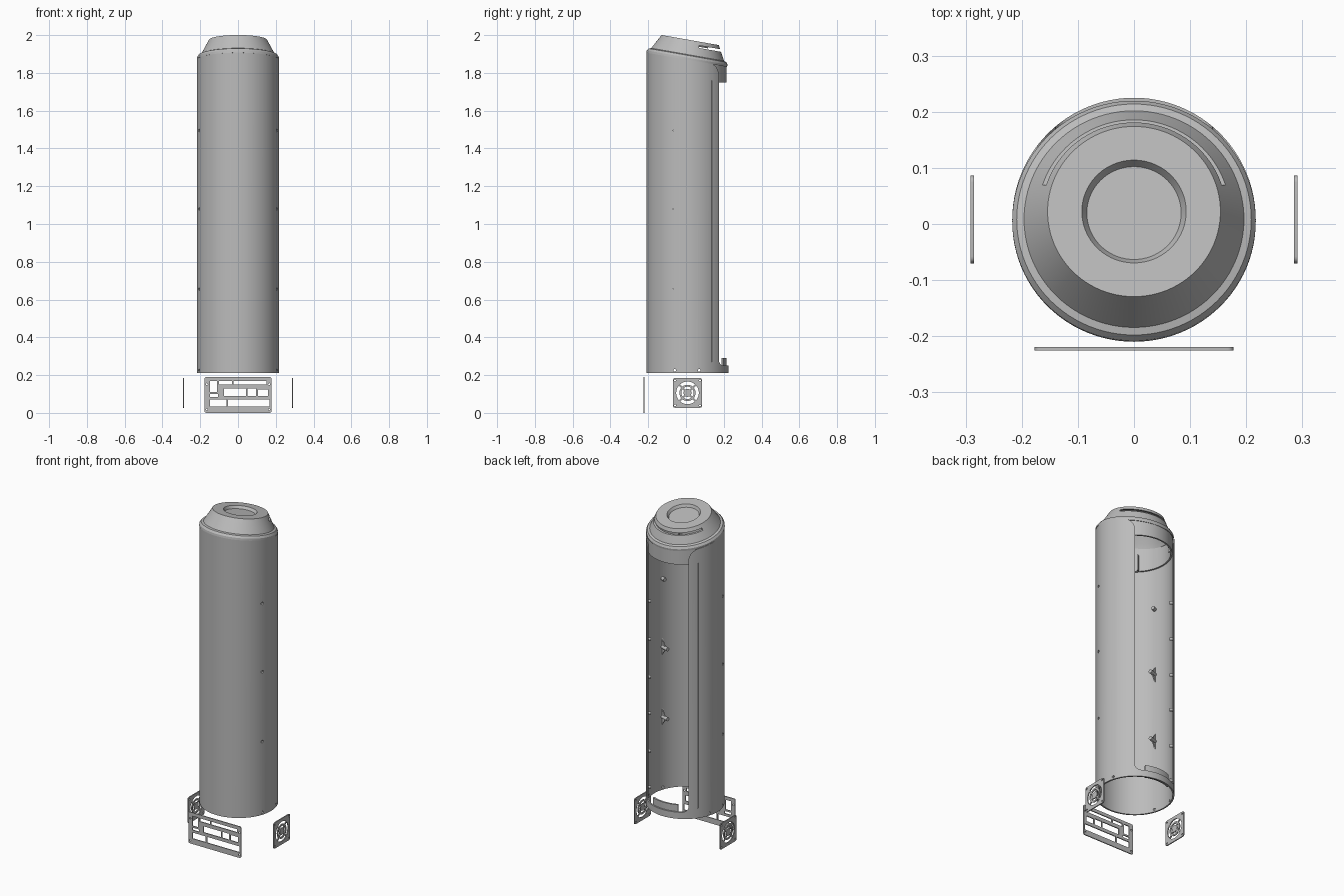
import bpy, bmesh
from math import sin, cos, pi, radians
from mathutils import Matrix, Vector

if "Cube" in bpy.data.objects:
    bpy.data.objects.remove(bpy.data.objects["Cube"], do_unlink=True)

mat = bpy.data.materials.new("plain grey")
mat.use_nodes = True
GREY = (0.5, 0.5, 0.5, 1)
mat.diffuse_color = GREY
mat.node_tree.nodes["Principled BSDF"].inputs["Base Color"].default_value = GREY

CY = 0.008                 # y of the tower axis
TILT = radians(10)         # lean of the top cap
SLOPE = 0.176
R, R_IN = 0.217, 0.208     # body wall
AXIS = Matrix.Translation((0, CY, 0))


def lathe(bm, profile, a0=-pi, a1=pi, steps=96):
    """Spin a closed (radius, z) outline; angle 0 points to the back."""
    full = a1 - a0 > 6.28
    rings = []
    for i in range(steps if full else steps + 1):
        a = a0 + (a1 - a0) * i / steps
        rings.append([bm.verts.new((r * sin(a), r * cos(a), z)) for r, z in profile])
    n = len(profile)
    for i in range(steps):
        p, q = rings[i], rings[(i + 1) % len(rings)]
        for j in range(n):
            k = (j + 1) % n
            if profile[j][0] or profile[k][0]:
                bm.faces.new((p[j], p[k], q[k], q[j]))
    if not full:
        bm.faces.new(rings[0])
        bm.faces.new(rings[-1][::-1])


def ring(bm, r0, r1, z0, z1, *arc):
    lathe(bm, [(r0, z0), (r1, z0), (r1, z1), (r0, z1)], *arc)


def prism(bm, pts, y0, y1):
    """Extrude an (x, z) outline along y."""
    a = [bm.verts.new((x, y0, z)) for x, z in pts]
    b = [bm.verts.new((x, y1, z)) for x, z in pts]
    bm.faces.new(a)
    bm.faces.new(b[::-1])
    for i in range(len(a)):
        j = (i + 1) % len(a)
        bm.faces.new((a[i], b[i], b[j], a[j]))


def rect(x0, x1, z0, z1):
    return [(x0, z0), (x1, z0), (x1, z1), (x0, z1)]


def arc(cx, cz, rx, rz, d0, d1, n=8):
    return [(cx + rx * cos(radians(d0 + (d1 - d0) * i / n)),
             cz + rz * sin(radians(d0 + (d1 - d0) * i / n))) for i in range(n + 1)]


def rounded(hx, hz, r):
    pts = []
    for sx, sz, d in ((1, 1, 0), (-1, 1, 90), (-1, -1, 180), (1, -1, 270)):
        pts += arc(sx * (hx - r), sz * (hz - r), r, r, d, d + 90, 5)
    return pts


def rod(bm, centre, direction, r, length):
    rot = Vector(direction).to_track_quat('Z', 'Y').to_matrix().to_4x4()
    bmesh.ops.create_cone(bm, cap_ends=True, segments=16, radius1=r, radius2=r,
                          depth=length, matrix=Matrix.Translation(centre) @ rot)


def finish(name, bm, matrix=Matrix(), cutter=None):
    bmesh.ops.remove_doubles(bm, verts=bm.verts, dist=1e-6)
    bmesh.ops.recalc_face_normals(bm, faces=bm.faces)
    me = bpy.data.meshes.new(name)
    bm.to_mesh(me)
    bm.free()
    me.materials.append(mat)
    ob = bpy.data.objects.new(name, me)
    bpy.context.collection.objects.link(ob)
    bpy.ops.object.select_all(action='DESELECT')
    ob.select_set(True)
    bpy.context.view_layer.objects.active = ob
    if cutter:
        mod = ob.modifiers.new("cut", 'BOOLEAN')
        mod.operation, mod.solver, mod.object = 'DIFFERENCE', 'EXACT', cutter
        bpy.ops.object.modifier_apply(modifier=mod.name)
        bpy.data.objects.remove(cutter, do_unlink=True)
    ob.data.transform(matrix)
    bpy.ops.object.shade_smooth_by_angle(angle=radians(30))
    return ob


def make_cutter(bm):
    ob = finish("cutter", bm)
    ob.hide_render = True
    return ob


def lean_top(bm, z_mid, z_min):
    for v in bm.verts:
        if v.co.z > z_min:
            v.co.z = z_mid - SLOPE * v.co.y


BOSS_Z = (0.655, 1.08, 1.495)

# Body: open tube with a rear doorway, screw holes and seam grooves
cut = bmesh.new()
half = (arc(0.109, 0.28, 0.03, 0.03, -90, 0, 5)
        + arc(0.199, 1.78, 0.06, 0.075, 180, 90) + [(0.199, 2.1)])
prism(cut, half + [(-x, z) for x, z in reversed(half)], 0.07, 0.4)
for s in (-1, 1):
    for z in BOSS_Z:
        rod(cut, (s * 0.21, -0.068, z), (1, 0, 0), 0.008, 0.06)
    for y in (-0.068, 0.062):
        rod(cut, (s * 0.21, y, 0.225), (1, 0, 0), 0.007, 0.06)
    a = s * radians(54)
    ring(cut, R - 0.003, R + 0.01, 0.27, 1.76, a - 0.008, a + 0.008, 2)
bm = bmesh.new()
ring(bm, R_IN, R, 0.21, 1.9)
lean_top(bm, 1.87, 1)
finish("body_tube", bm, AXIS, make_cutter(cut))

# Rear sill tab inside the foot ring
bm = bmesh.new()
ring(bm, 0.196, 0.207, 0.215, 0.29, -0.42, 0.42, 16)
finish("sill_tab", bm, AXIS)

# Cap: hollow leaning cone with a dished button and a rear vent slot
cut = bmesh.new()
ring(cut, 0.14, 0.24, 0.049, 0.062, -1.25, 1.25, 48)
bm = bmesh.new()
lathe(bm, [(0, 0.066), (0.084, 0.066), (0.093, 0.082), (0.154, 0.082), (0.196, 0.004),
           (0.209, 0), (R, -0.012), (R, -0.024), (0.196, -0.024), (0.187, 0),
           (0.147, 0.072), (0.105, 0.072), (0.1, 0.055), (0, 0.055)])
finish("top_cap", bm, Matrix.Translation((0, CY, 1.893)) @ Matrix.Rotation(-TILT, 4, 'X'),
       make_cutter(cut))

# Sleeve under the cap, with inner ribs
bm = bmesh.new()
ring(bm, 0.197, 0.2065, 1.75, 1.9)
lean_top(bm, 1.875, 1.8)
finish("cap_sleeve", bm, AXIS)
bm = bmesh.new()
for i in range(4):
    a = pi / 4 + i * pi / 2
    ring(bm, 0.182, 0.199, 1.75, 1.85, a - 0.02, a + 0.02, 2)
finish("sleeve_ribs", bm, AXIS)

# Inner bosses: gusseted ones at the sides, small ones beside the doorway
for s, side in ((1, "left"), (-1, "right")):
    bm = bmesh.new()
    out = Vector((s * 0.95, -0.31, 0)).normalized()
    for z in BOSS_Z:
        long = 0.05 if z < 1.4 else 0.025
        rod(bm, out * (0.21 - long / 2) + Vector((0, 0, z)), out, 0.011, long)
        if z < 1.4:
            spin = Matrix.Rotation(out.to_2d().angle_signed(Vector((1, 0))), 4, 'Z')
            web = bmesh.new()
            prism(web, [(0.209, z - 0.05), (0.175, z), (0.209, z + 0.05)], -0.003, 0.003)
            web.transform(spin)
            tmp = bpy.data.meshes.new("web")
            web.to_mesh(tmp)
            web.free()
            bm.from_mesh(tmp)
            bpy.data.meshes.remove(tmp)
    edge = Vector((s * sin(0.9), cos(0.9), 0))
    for z in (0.31, 0.53, 0.76, 0.98, 1.21, 1.44):
        rod(bm, edge * 0.2 + Vector((0, 0, z)), edge, 0.009, 0.02)
    finish(side + "_bosses", bm, AXIS)

# Front port panel
cut = bmesh.new()
for box in ((-0.148, -0.112, 0.11, 0.17), (-0.1, -0.032, 0.15, 0.17), (-0.024, 0.15, 0.15, 0.17),
            (-0.148, -0.106, 0.085, 0.1), (-0.075, 0.042, 0.09, 0.128),
            (0.05, 0.096, 0.09, 0.128), (0.106, 0.158, 0.09, 0.124),
            (-0.148, -0.06, 0.033, 0.07), (-0.052, 0.168, 0.033, 0.07)):
    prism(cut, rect(*box), -0.1, 0.1)
for x in (-0.165, 0.165):
    for z in (0.018, 0.152):
        rod(cut, (x, 0, z), (0, 1, 0), 0.005, 0.2)
bm = bmesh.new()
prism(bm, [(x, z + 0.095) for x, z in rounded(0.177, 0.095, 0.01)], -0.003, 0.003)
finish("port_panel", bm, Matrix.Translation((0, -0.222, 0)), make_cutter(cut))

# Fan grilles on both sides
for s, side in ((1, "left"), (-1, "right")):
    place = Matrix.Translation((s * 0.288, CY, 0.106)) @ Matrix.Rotation(pi / 2, 4, 'Z')
    cut = bmesh.new()
    bmesh.ops.create_cone(cut, cap_ends=True, segments=40, radius1=0.06, radius2=0.06,
                          depth=0.2, matrix=Matrix.Rotation(pi / 2, 4, 'X'))
    for x in (-0.066, 0.066):
        for z in (-0.066, 0.066):
            rod(cut, (x, 0, z), (0, 1, 0), 0.005, 0.2)
    bm = bmesh.new()
    prism(bm, rounded(0.078, 0.079, 0.012), -0.003, 0.003)
    finish(side + "_grille_frame", bm, place, make_cutter(cut))
    bm = bmesh.new()
    ring(bm, 0.033, 0.043, -0.003, 0.003, -pi, pi, 32)
    ring(bm, 0, 0.021, -0.003, 0.003, -pi, pi, 24)
    bm.transform(Matrix.Rotation(pi / 2, 4, 'X'))
    finish(side + "_grille_rings", bm, place)
    for d in (45, 135):
        bm = bmesh.new()
        prism(bm, rect(-0.062, 0.062, -0.0045, 0.0045), -0.0025, 0.0025)
        bm.transform(Matrix.Rotation(radians(d), 4, 'Y'))
        finish(side + "_grille_spoke", bm, place)
